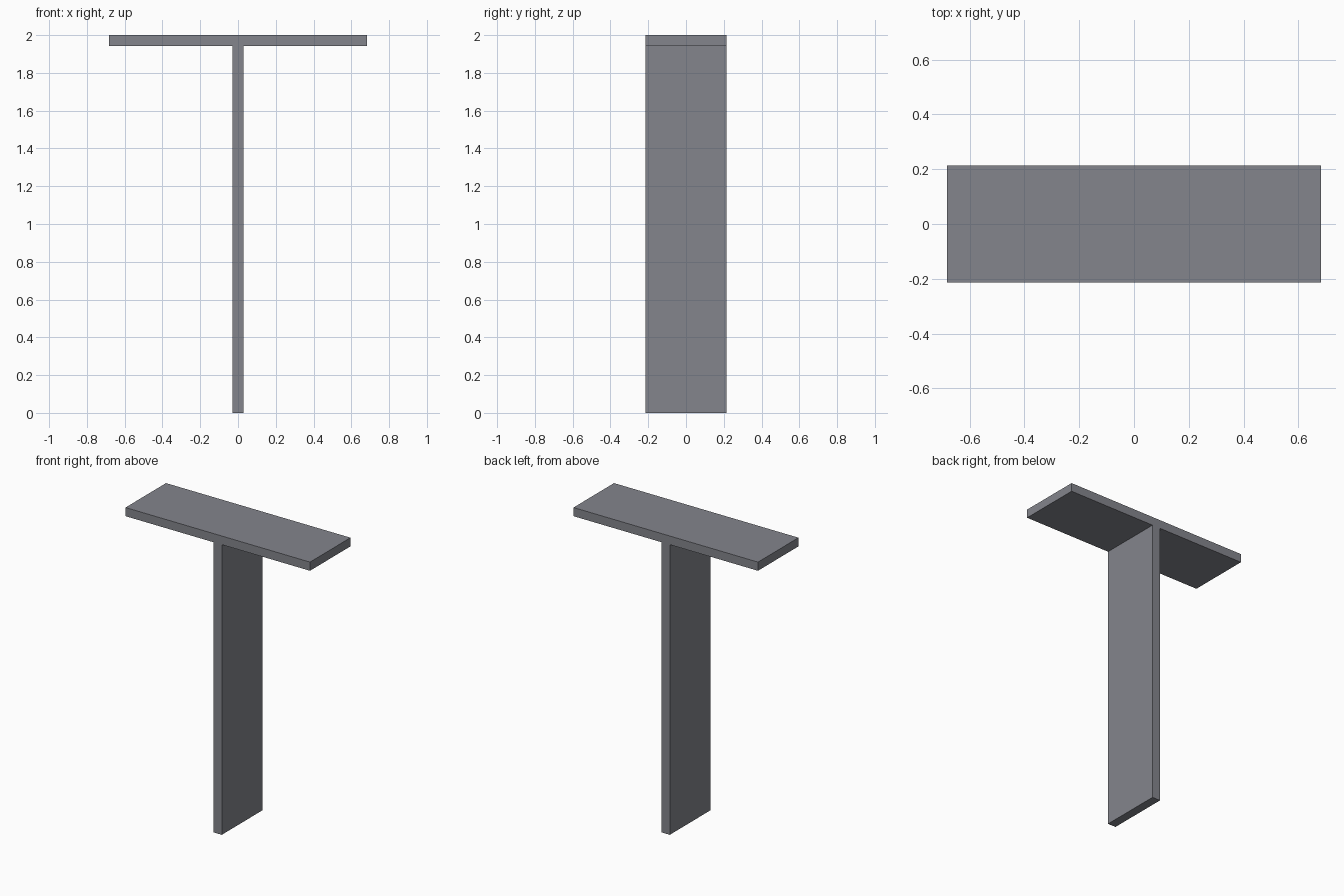
import bpy, bmesh

if "Cube" in bpy.data.objects:
    bpy.data.objects.remove(bpy.data.objects["Cube"])

HALF_SPAN, HALF_DEPTH, HALF_WEB = 0.683, 0.214, 0.03
TOP, UNDER = 2.0, 1.942

# one flat grey for the whole beam
grey = bpy.data.materials.new("steel grey")
grey.diffuse_color = (0.23, 0.235, 0.265, 1)
grey.use_nodes = True
grey.node_tree.nodes["Principled BSDF"].inputs["Base Color"].default_value = grey.diffuse_color

# T-shaped cross-section: right half, then mirrored to the left
right = [(HALF_WEB, 0), (HALF_WEB, UNDER), (HALF_SPAN, UNDER), (HALF_SPAN, TOP)]
profile = right + [(-x, z) for x, z in reversed(right)]

# extrude the section from front to back
bm = bmesh.new()
section = bm.faces.new([bm.verts.new((x, -HALF_DEPTH, z)) for x, z in profile])
ext = bmesh.ops.extrude_face_region(bm, geom=[section], use_keep_orig=True)
back = [v for v in ext["geom"] if isinstance(v, bmesh.types.BMVert)]
bmesh.ops.translate(bm, verts=back, vec=(0, 2 * HALF_DEPTH, 0))
bmesh.ops.recalc_face_normals(bm, faces=bm.faces[:])

mesh = bpy.data.meshes.new("t_beam")
bm.to_mesh(mesh)
bm.free()
mesh.materials.append(grey)
beam = bpy.data.objects.new("t_beam", mesh)
bpy.context.collection.objects.link(beam)
